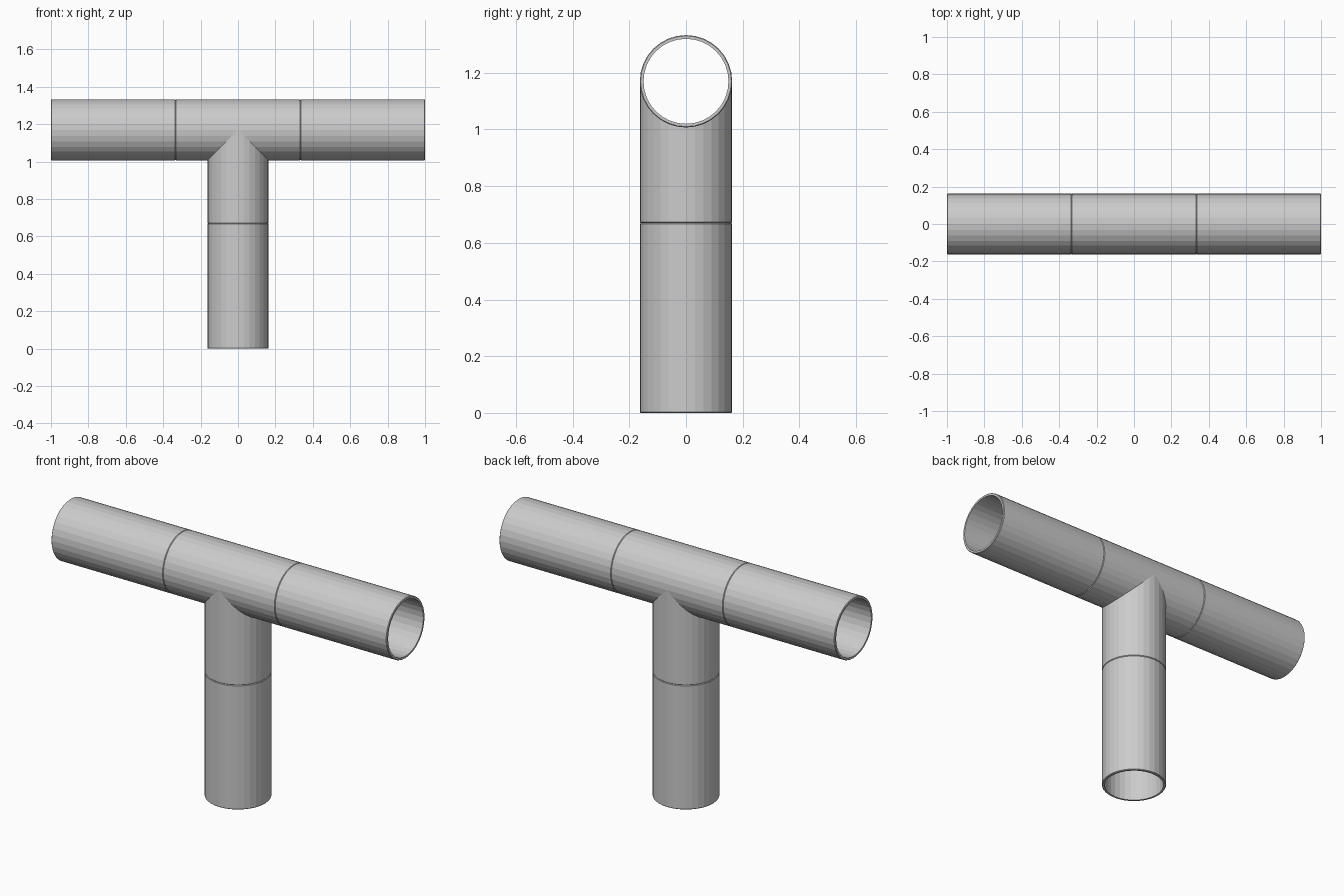
import bpy, bmesh
from math import sin, cos, pi
from mathutils import Matrix

cube = bpy.data.objects.get("Cube")
if cube:
    bpy.data.objects.remove(cube, do_unlink=True)

SIDES = 32
OUTER, INNER = 0.163, 0.15
AXIS_Z = 1.17           # height of the horizontal run
SEAM = 1 / 3            # half length of the tee fitting
BRANCH_Z = 0.67         # lower end of the tee branch
CHAMFER = 0.003

grey = bpy.data.materials.new("pipe grey")
grey.use_nodes = True
colour = (0.6, 0.6, 0.6, 1)
grey.diffuse_color = colour
grey.node_tree.nodes["Principled BSDF"].inputs["Base Color"].default_value = colour


def finish(name, bm):
    bmesh.ops.remove_doubles(bm, verts=bm.verts, dist=1e-5)
    bmesh.ops.recalc_face_normals(bm, faces=bm.faces)
    mesh = bpy.data.meshes.new(name)
    bm.to_mesh(mesh)
    bm.free()
    mesh.materials.append(grey)
    obj = bpy.data.objects.new(name, mesh)
    bpy.context.collection.objects.link(obj)
    return obj


def add_face(bm, points):
    # Skip repeated corners where a strip narrows to a point
    unique = []
    for p in points:
        if all((p[0]-q[0])**2 + (p[1]-q[1])**2 + (p[2]-q[2])**2 > 1e-10 for q in unique):
            unique.append(p)
    if len(unique) > 2:
        bm.faces.new([bm.verts.new(p) for p in unique])


def strip(bm, start, end):
    # Quads between two rings given as functions of the angle
    for i in range(SIDES):
        a, b = 2 * pi * i / SIDES, 2 * pi * (i + 1) / SIDES
        add_face(bm, [start(a), start(b), end(b), end(a)])


def straight_pipe(name, length, matrix):
    # Hollow section with slightly eased outer rims
    bm = bmesh.new()
    profile = [(INNER, 0), (OUTER - CHAMFER, 0), (OUTER, CHAMFER),
               (OUTER, length - CHAMFER), (OUTER - CHAMFER, length), (INNER, length)]
    ring = lambda r, z: lambda a: (r * cos(a), r * sin(a), z)
    for p, q in zip(profile, profile[1:] + profile[:1]):
        strip(bm, ring(*p), ring(*q))
    bm.transform(matrix)
    return finish(name, bm)


def tee_fitting():
    bm = bmesh.new()
    run = lambda r, x: lambda a: (x, r * cos(a), AXIS_Z + r * sin(a))
    down = lambda r, z: lambda a: (r * cos(a), r * sin(a), z)
    for r, ease in ((OUTER, CHAMFER), (INNER, 0)):
        # Run halves meet above and open along the mitre below
        for side in (-1, 1):
            mitre = lambda a: (side * max(0, -r * sin(a)), r * cos(a), AXIS_Z + r * sin(a))
            strip(bm, run(r, side * (SEAM - ease)), mitre)
        # Branch rises to the same mitre
        strip(bm, down(r, BRANCH_Z + ease),
              lambda a: (r * cos(a), r * sin(a), AXIS_Z - abs(r * cos(a))))
    # Eased rims closing the wall at each opening
    for make, end, step in ((run, SEAM, -CHAMFER), (run, -SEAM, CHAMFER),
                            (down, BRANCH_Z, CHAMFER)):
        strip(bm, make(OUTER, end + step), make(OUTER - CHAMFER, end))
        strip(bm, make(OUTER - CHAMFER, end), make(INNER, end))
    return finish("tee_fitting", bm)


tee_fitting()
straight_pipe("lower_pipe", BRANCH_Z, Matrix.Identity(4))
for name, start in (("right_pipe", -1), ("left_pipe", SEAM)):
    straight_pipe(name, 1 - SEAM,
                  Matrix.Translation((start, 0, AXIS_Z)) @ Matrix.Rotation(pi / 2, 4, "Y"))
